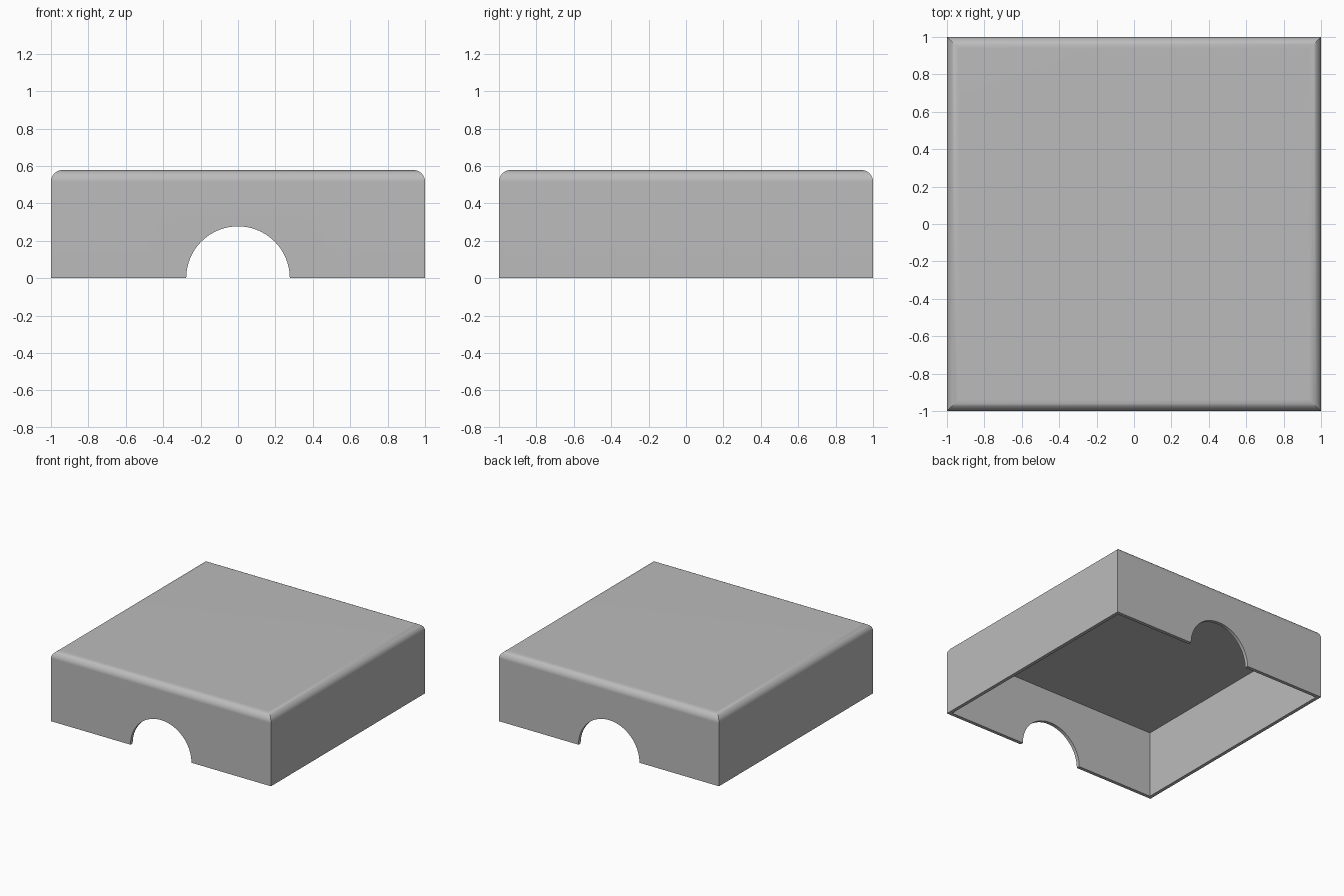
import bpy, bmesh
from math import radians

if "Cube" in bpy.data.objects:
    bpy.data.objects.remove(bpy.data.objects["Cube"])

HEIGHT, WALL, ROUND, ARCH = 0.578, 0.028, 0.062, 0.277

grey = bpy.data.materials.new("plain grey")
grey.use_nodes = True
colour = (0.5, 0.5, 0.5, 1)
grey.diffuse_color = colour
grey.node_tree.nodes["Principled BSDF"].inputs["Base Color"].default_value = colour


def box(name, half, bottom, top):
    bpy.ops.mesh.primitive_cube_add(size=2, location=(0, 0, (bottom + top) / 2))
    obj = bpy.context.object
    obj.name = name
    obj.scale = (half, half, (top - bottom) / 2)
    bpy.ops.object.transform_apply(location=True, scale=True)
    obj.data.materials.append(grey)
    return obj


def cut(target, cutter):
    mod = target.modifiers.new("cut", "BOOLEAN")
    mod.operation = "DIFFERENCE"
    mod.solver = "EXACT"
    mod.object = cutter
    cutter.hide_render = True
    bpy.context.view_layer.objects.active = target
    bpy.ops.object.modifier_apply(modifier=mod.name)
    bpy.data.objects.remove(cutter)


# Cover shell, rounded along its four top edges with mitred corners
cover = box("cover", 1, 0, HEIGHT)
bm = bmesh.new()
bm.from_mesh(cover.data)
top_edges = [e for e in bm.edges if all(v.co.z > HEIGHT / 2 for v in e.verts)]
bmesh.ops.bevel(bm, geom=top_edges, offset=ROUND, offset_type="OFFSET",
                segments=8, profile=0.5, affect="EDGES")
bm.to_mesh(cover.data)
bm.free()

# Hollow inside, open at the bottom
cut(cover, box("hollow_cutter", 1 - WALL, -0.5, HEIGHT - WALL))

# Arched openings through the front and back walls
bpy.ops.mesh.primitive_cylinder_add(vertices=64, radius=ARCH, depth=3,
                                    rotation=(radians(90), 0, 0))
arch_cutter = bpy.context.object
arch_cutter.name = "arch_cutter"
arch_cutter.data.materials.append(grey)
cut(cover, arch_cutter)

# Smooth rounding with crisp edges and flat walls
bpy.ops.object.select_all(action="DESELECT")
cover.select_set(True)
bpy.context.view_layer.objects.active = cover
bpy.ops.object.shade_smooth_by_angle(angle=radians(30))
flat = cover.modifiers.new("flat walls", "WEIGHTED_NORMAL")
flat.keep_sharp = True
